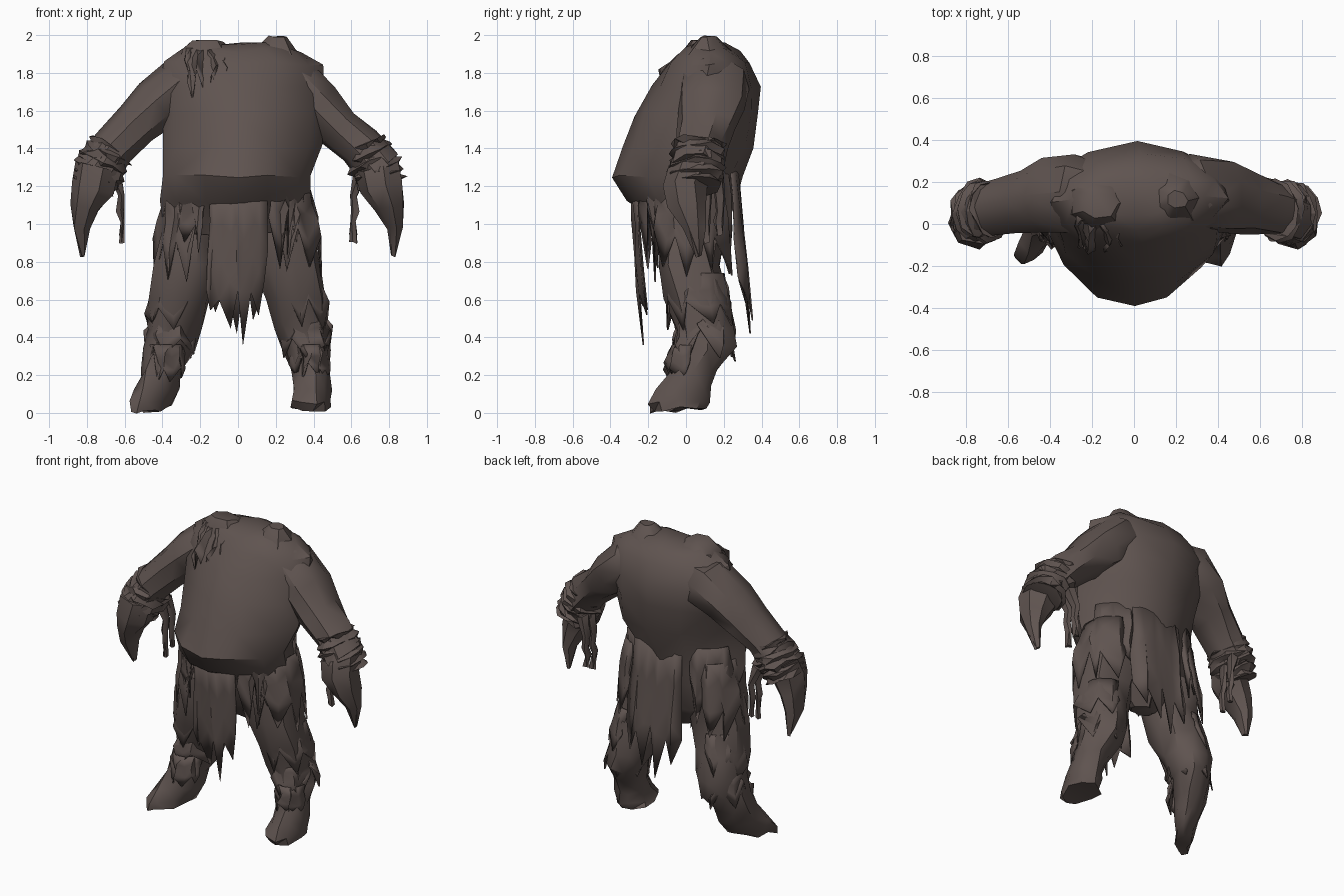
import bpy, bmesh, math, random
from mathutils import Vector

if "Cube" in bpy.data.objects:
    bpy.data.objects.remove(bpy.data.objects["Cube"], do_unlink=True)

# One worn cloth colour
cloth = bpy.data.materials.new("dark brown cloth")
cloth.use_nodes = True
colour = (0.115, 0.088, 0.080, 1)
cloth.diffuse_color = colour
cloth.node_tree.nodes["Principled BSDF"].inputs["Base Color"].default_value = colour


def finish(name, bm, angle):
    bmesh.ops.recalc_face_normals(bm, faces=bm.faces)
    mesh = bpy.data.meshes.new(name)
    bm.to_mesh(mesh)
    bm.free()
    mesh.materials.append(cloth)
    mesh.shade_smooth()
    mesh.set_sharp_from_angle(angle=math.radians(angle))
    obj = bpy.data.objects.new(name, mesh)
    bpy.context.collection.objects.link(obj)
    return obj


def loft(name, rings, sides=12, rough=0.012, seed=1, angle=40, pinch=1.0):
    """Skin rings of (centre, side axis, depth axis); pinch above 1 makes the front pointed."""
    rng = random.Random(seed)
    bm = bmesh.new()
    loops = []
    for centre, u, v in rings:
        loop = []
        for i in range(sides):
            a = 2 * math.pi * i / sides
            c, s = math.cos(a), math.sin(a)
            power = pinch if s < 0 else 1
            c, s = (math.copysign(abs(n) ** power, n) for n in (c, s))
            wobble = Vector([rng.uniform(-rough, rough) for _ in range(3)])
            loop.append(bm.verts.new(centre + u * c + v * s + wobble))
        loops.append(loop)
    for low, high in zip(loops, loops[1:]):
        for i in range(sides):
            j = (i + 1) % sides
            bm.faces.new((low[i], low[j], high[j], high[i]))
    bm.faces.new(loops[0])
    bm.faces.new(loops[-1])
    bmesh.ops.triangulate(bm, faces=bm.faces)
    return finish(name, bm, angle)


def box_rings(rows):
    """Level rings from rows of z, left edge, right edge, front edge, back edge."""
    return [(Vector(((a + b) / 2, (f + k) / 2, z)), Vector(((b - a) / 2, 0, 0)),
             Vector((0, (k - f) / 2, 0))) for z, a, b, f, k in rows]


def turned_rings(rows):
    """Level rings from rows of x, y, z, half width, half length, outward turn in degrees."""
    rings = []
    for x, y, z, w, l, turn in rows:
        c, s = math.cos(math.radians(turn)), math.sin(math.radians(turn))
        rings.append((Vector((x, y, z)), Vector((c, -s, 0)) * w, Vector((s, c, 0)) * l))
    return rings


def path_rings(side, rows):
    """Rings square to a path in the x-z plane; rows of x, y, z, radius, depth radius."""
    pts = [Vector((side * r[0], r[1], r[2])) for r in rows]
    rings = []
    for i, p in enumerate(pts):
        t = pts[min(i + 1, len(pts) - 1)] - pts[max(i - 1, 0)]
        u = Vector((t.z, 0, -t.x)).normalized()
        rings.append((p, u * rows[i][3], Vector((0, rows[i][4], 0))))
    return rings


def arc(cx, cy, rx, ry, start, end, flare=0.0):
    """Path along an ellipse that widens downward; degrees, with -90 at the front."""
    def point(t, s):
        a = math.radians(start + (end - start) * t)
        grow = 1 + flare * s
        return Vector((cx + rx * grow * math.cos(a), cy + ry * grow * math.sin(a), 0))
    return point


def tatters(name, path, top, short, long, teeth, drift=(0, 0), peak=False, seed=1):
    """Torn hanging cloth: a pleated strip with pointed ends of uneven length."""
    rng = random.Random(seed)
    bm = bmesh.new()
    rows = []
    count = teeth * 2
    for i in range(count + 1):
        t = (i + rng.uniform(-.4, .4) * (0 < i < count)) / count
        tip = i % 2 == 1
        end = rng.uniform(long, (long + short) / 2) if tip else short + rng.uniform(-.02, .1)
        if peak and tip:
            end = long if i == teeth | 1 else end + (short - long) * 0.5 * abs(2 * t - 1)
        pleat = Vector((0, 0.014 if tip else -0.012, 0))
        column = []
        for k in range(4):
            s = k / 3
            wobble = Vector((rng.uniform(-.015, .015), rng.uniform(-.012, .012), 0))
            p = path(t, s) + (pleat + wobble) * min(1, s * 2)
            p += Vector((drift[0] * s, drift[1] * s, top + (end - top) * s))
            column.append(bm.verts.new(p))
        rows.append(column)
    for a, b in zip(rows, rows[1:]):
        for k in range(3):
            bm.faces.new((a[k], b[k], b[k + 1], a[k + 1]))
    bmesh.ops.triangulate(bm, faces=bm.faces)
    obj = finish(name, bm, 35)
    thick = obj.modifiers.new("Thickness", "SOLIDIFY")
    thick.thickness = 0.008
    thick.offset = 0


# Body: hips, pointed overhanging belly, hunched back, open neck
loft("torso", box_rings([
    (0.70, -.08, .08, .0, .12), (0.85, -.34, .34, -.12, .2), (1.02, -.40, .40, -.17, .23),
    (1.12, -.40, .39, -.31, .26), (1.25, -.39, .39, -.40, .29), (1.41, -.39, .45, -.345, .345),
    (1.58, -.40, .45, -.26, .38), (1.73, -.43, .46, -.18, .39), (1.85, -.38, .44, -.10, .33),
    (1.92, -.31, .33, -.04, .28), (1.95, -.24, .25, .03, .21)]), 12, 0.014, 3, 35, 1.22)

# Raised collar on both sides of the neck dip
loft("collar_left", box_rings([(1.76, .0, .38, -.06, .3), (1.9, .05, .33, -.02, .27),
                               (1.995, .16, .26, .07, .16)]), 7, 0.006, 5)
loft("collar_right", box_rings([(1.78, -.34, .02, -.07, .28), (1.92, -.31, -.03, -.02, .23),
                                (1.97, -.25, -.08, .03, .15)]), 7, 0.006, 6)

# Torn lapel lying on the chest
tatters("lapel_right", arc(-.17, .06, .11, .05, -160, -20), 1.93, 1.76, 1.64, 3,
        (0, -.14), seed=4)

# Legs and feet, the right foot turned outward
loft("leg_left", box_rings([
    (0.02, .285, .495, -.17, .11), (0.06, .285, .49, -.215, .13), (0.13, .30, .485, -.15, .14),
    (0.22, .29, .475, -.08, .18), (0.34, .24, .48, -.05, .26), (0.45, .18, .48, -.06, .265),
    (0.60, .13, .47, -.11, .23), (0.78, .07, .44, -.15, .19), (0.95, .05, .41, -.15, .22)]),
    9, 0.014, 11)
loft("leg_right", turned_rings([
    (-.475, -.11, .01, .05, .11, 38), (-.45, -.065, .05, .065, .16, 38),
    (-.42, .0, .13, .08, .155, 40), (-.405, .05, .22, .09, .14, 40),
    (-.37, .105, .34, .12, .16, 30), (-.34, .105, .45, .145, .165, 20),
    (-.31, .06, .60, .17, .17, 0), (-.265, .02, .78, .185, .17, 0),
    (-.23, .035, .95, .18, .185, 0)]), 9, 0.014, 12)

for side, word in ((1, "left"), (-1, "right")):
    # Arm growing out of the shoulder, and a tapering hand
    drop = 0.02 if side > 0 else 0
    loft("arm_" + word, path_rings(side, [
        (.10, .15, 1.80, .08, .12), (.28, .15, 1.74, .165, .19), (.42, .14, 1.64 - drop, .145, .18),
        (.53, .11, 1.53 - drop, .12, .155), (.65, .08, 1.41, .115, .135),
        (.75, .05, 1.29, .13, .14)]), 9, 0.009, 20 + side)
    loft("hand_" + word, path_rings(side, [
        (.74, .04, 1.30, .13, .14), (.765, .0, 1.19, .12, .12), (.805, .01, 1.09, .08, .105),
        (.832, .04, .98, .046, .065), (.822, .07, .83, .012, .02)]), 7, 0.008, 24 + side)

    # Thin rags hanging from the wrist
    for y, low, part in ((.11, .90, "front"), (.18, .94, "back")):
        loft("wrist_rag_" + part + "_" + word, path_rings(side, [
            (.65, y - .02, 1.27, .04, .04), (.612, y, 1.15, .018, .03), (.62, y, 1.07, .022, .02),
            (.608, y - .01, 1.01, .012, .025), (.612, y, low, .018, .018)]), 5, 0.006, 28 + side)

    # Sleeve bunched up around the forearm
    folds = []
    for i in range(11):
        t = i / 10
        r = (0.12 if i % 2 else 0.142) - 0.02 * abs(2 * t - 1)
        folds.append((.67 + .105 * t, .07 - .02 * t, 1.42 - .22 * t, r, r + .018))
    loft("sleeve_folds_" + word, path_rings(side, folds), 12, 0.014, 40 + side, 30)

    # Torn trouser layers at the hip, thigh and shin
    outward = (-110, 90) if side > 0 else (90, 290)
    tatters("hip_rags_" + word, arc(side * .24, .03, .14, .17, *outward, .2),
            1.2, .9, .68, 5, (side * .03, 0), seed=50 + side)
    tatters("thigh_rags_" + word, arc(side * .29, .06, .14, .14, *outward, .25),
            .74, .54, .42, 4, (side * .02, .01), seed=54 + side)
    tatters("knee_rags_" + word, arc(side * .35, .09, .11, .13, 0, 360, .2),
            .5, .37, .26, 6, (side * .01, -.01), seed=58 + side)
    tatters("shin_wraps_" + word, arc(side * .385, .05, .09, .12, 190, 350, .15),
            .36, .24, .16, 4, (0, -.01), seed=62 + side)

# Shirt tails hanging in front and behind
tatters("front_tail", arc(0, 0, .34, .29, -117, -63), 1.2, .60, .36, 4, (0, .045), True, 71)
tatters("front_hem_right", arc(0, 0, .37, .26, -160, -118), 1.22, 1.0, .8, 3, seed=72)
tatters("front_hem_left", arc(0, 0, .37, .26, -62, -20), 1.22, 1.0, .76, 3, seed=73)
tatters("back_tail", arc(.03, .02, .34, .255, 58, 120, .2), 1.3, .68, .42, 4, (0, .01), True, 74)
tatters("back_hem_left", arc(0, .02, .38, .24, 14, 60, .06), 1.3, 1.0, .78, 3, seed=75)
tatters("back_hem_right", arc(0, .02, .38, .24, 118, 166, .06), 1.3, 1.0, .78, 3, seed=76)
